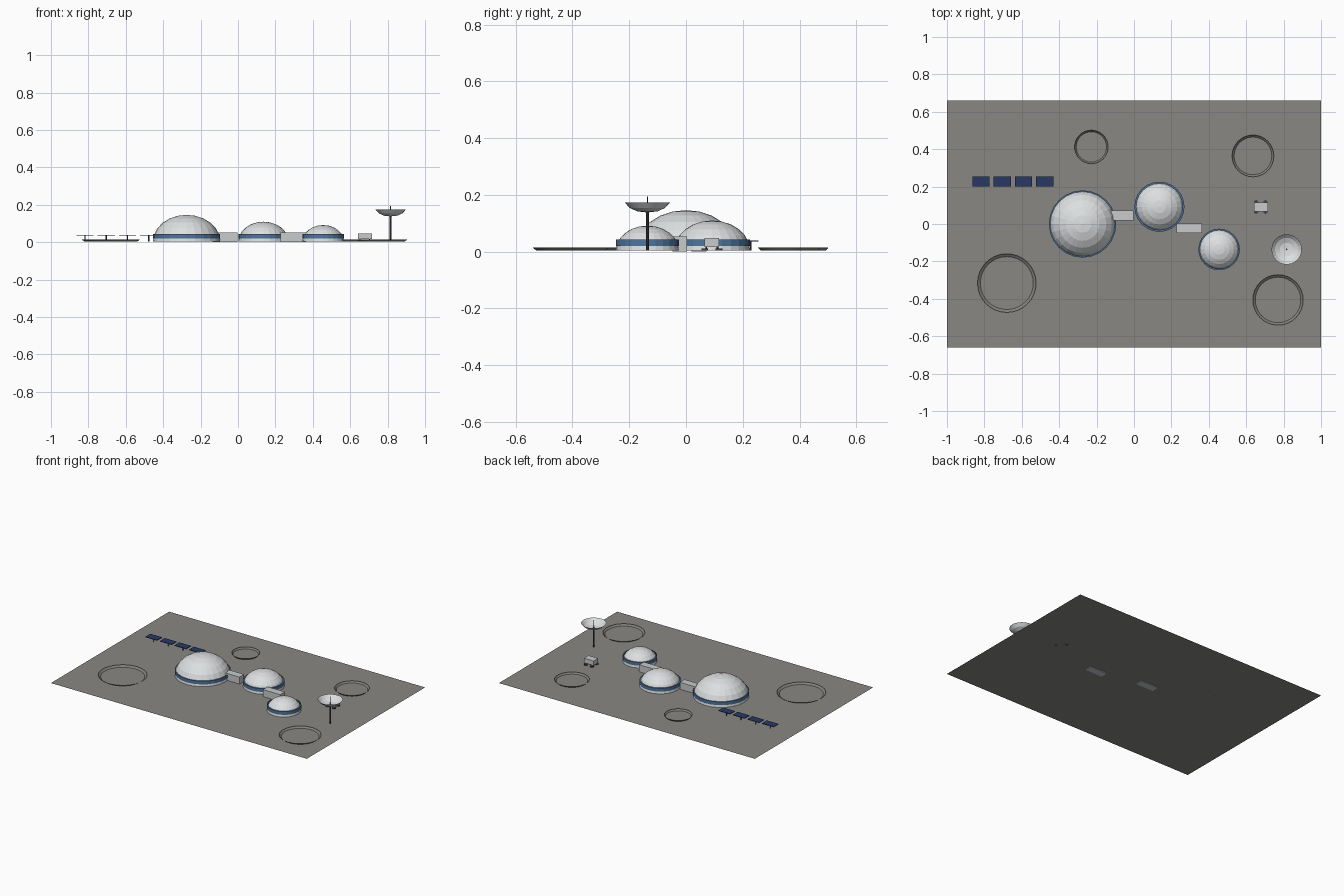
import bpy, bmesh, math
from mathutils import Matrix, Vector

if "Cube" in bpy.data.objects:
    bpy.data.objects.remove(bpy.data.objects["Cube"], do_unlink=True)

GROUND = 0.004


def material(name, r, g, b):
    m = bpy.data.materials.new(name)
    m.use_nodes = True
    m.diffuse_color = (r, g, b, 1)
    m.node_tree.nodes["Principled BSDF"].inputs["Base Color"].default_value = (r, g, b, 1)
    return m


soil = material("grey_soil", 0.25, 0.245, 0.225)
crater_soil = material("crater_soil", 0.22, 0.215, 0.2)
shell = material("dome_white", 0.72, 0.74, 0.75)
glass = material("window_blue", 0.08, 0.18, 0.34)
hull = material("hull_grey", 0.58, 0.6, 0.61)
solar = material("solar_navy", 0.022, 0.04, 0.13)
metal = material("dark_metal", 0.06, 0.06, 0.065)


def finish(bm, name, mat):
    mesh = bpy.data.meshes.new(name)
    bm.to_mesh(mesh)
    bm.free()
    mesh.materials.append(mat)
    ob = bpy.data.objects.new(name, mesh)
    bpy.context.collection.objects.link(ob)
    return ob


def box(name, centre, size, mat):
    bm = bmesh.new()
    bmesh.ops.create_cube(bm, size=1, matrix=Matrix.Translation(centre) @ Matrix.Diagonal((*size, 1)))
    return finish(bm, name, mat)


def rod(name, x, y, low, high, radius, mat, sides=8):
    bm = bmesh.new()
    bmesh.ops.create_cone(bm, cap_ends=True, segments=sides, radius1=radius, radius2=radius,
                          depth=high - low, matrix=Matrix.Translation((x, y, (low + high) / 2)))
    return finish(bm, name, mat)


def lathe(name, x, y, profile, sides, mat):
    """Spin an (r, z) profile, listed from the bottom outwards, around a vertical axis."""
    bm = bmesh.new()
    verts = [bm.verts.new((r, 0, z)) for r, z in profile]
    edges = [bm.edges.new(pair) for pair in zip(verts, verts[1:])]
    bmesh.ops.spin(bm, geom=verts + edges, cent=(0, 0, 0), axis=(0, 0, 1),
                   angle=math.tau, steps=sides)
    bmesh.ops.remove_doubles(bm, verts=bm.verts, dist=1e-5)
    bmesh.ops.translate(bm, verts=bm.verts, vec=Vector((x, y, 0)))
    return finish(bm, name, mat)


# Ground sheet
bm = bmesh.new()
bmesh.ops.create_grid(bm, x_segments=1, y_segments=1, size=1,
                      matrix=Matrix.Translation((0, 0, GROUND)) @ Matrix.Diagonal((1, 0.66, 1, 1)))
finish(bm, "ground", soil)

# Domes, each with a window band
domes = {"main": (-0.275, 0, 0.18), "middle": (0.136, 0.092, 0.134), "small": (0.455, -0.136, 0.111)}
RINGS = 6
for name, (x, y, r) in domes.items():
    angles = [math.pi / 2 * i / RINGS for i in range(RINGS + 1)]
    arc = [(r * math.cos(a), GROUND + 0.79 * r * math.sin(a)) for a in angles]
    lathe(name + "_dome", x, y, arc, 24, shell)
    lathe(name + "_window_band", x, y, [(r * 0.95, 0.02), (r, 0.02), (r, 0.043), (r * 0.93, 0.043)],
          24, glass)

# Connecting tunnels halfway between neighbouring domes
for name, a, b in (("first", "main", "middle"), ("second", "middle", "small")):
    x, y = ((domes[a][i] + domes[b][i]) / 2 for i in (0, 1))
    box(name + "_tunnel", (x, y, 0.0265), (0.135, 0.052, 0.053), hull)

# Solar panels on posts
for i in range(4):
    x = -0.818 + 0.1135 * i
    box(f"solar_panel_{i + 1}", (x, 0.228, 0.037), (0.092, 0.054, 0.004), solar)
    rod(f"panel_post_{i + 1}", x, 0.228, GROUND, 0.036, 0.003, metal)

# Craters: shallow open rims
craters = [(-0.68, -0.316, 0.157), (-0.228, 0.412, 0.09), (0.636, 0.364, 0.112), (0.77, -0.406, 0.135)]
for i, (x, y, r) in enumerate(craters):
    wall = lathe(f"crater_{i + 1}", x, y, [(r, 0.015), (r * 0.9, GROUND)], 32, crater_soil)

# Rover
RX, RY = 0.678, 0.091
box("rover_body", (RX, RY, 0.032), (0.075, 0.05, 0.032), hull)
for i, sx in enumerate((-1, 1)):
    for j, sy in enumerate((-1, 1)):
        wx, wy = RX + sx * 0.025, RY + sy * 0.025
        rod(f"rover_wheel_{i}{j}", wx, wy, GROUND, 0.011, 0.012, metal, 12)
        rod(f"rover_leg_{i}{j}", wx, RY + sy * 0.02, 0.01, 0.02, 0.003, metal)

# Antenna dish on its mast
AX, AY = 0.816, -0.136
rod("antenna_mast", AX, AY, GROUND, 0.142, 0.005, metal)
lathe("antenna_dish", AX, AY, [(0, 0.138), (0.036, 0.142), (0.062, 0.154), (0.081, 0.174)], 24, shell)
rod("antenna_feed", AX, AY, 0.14, 0.195, 0.002, metal)
